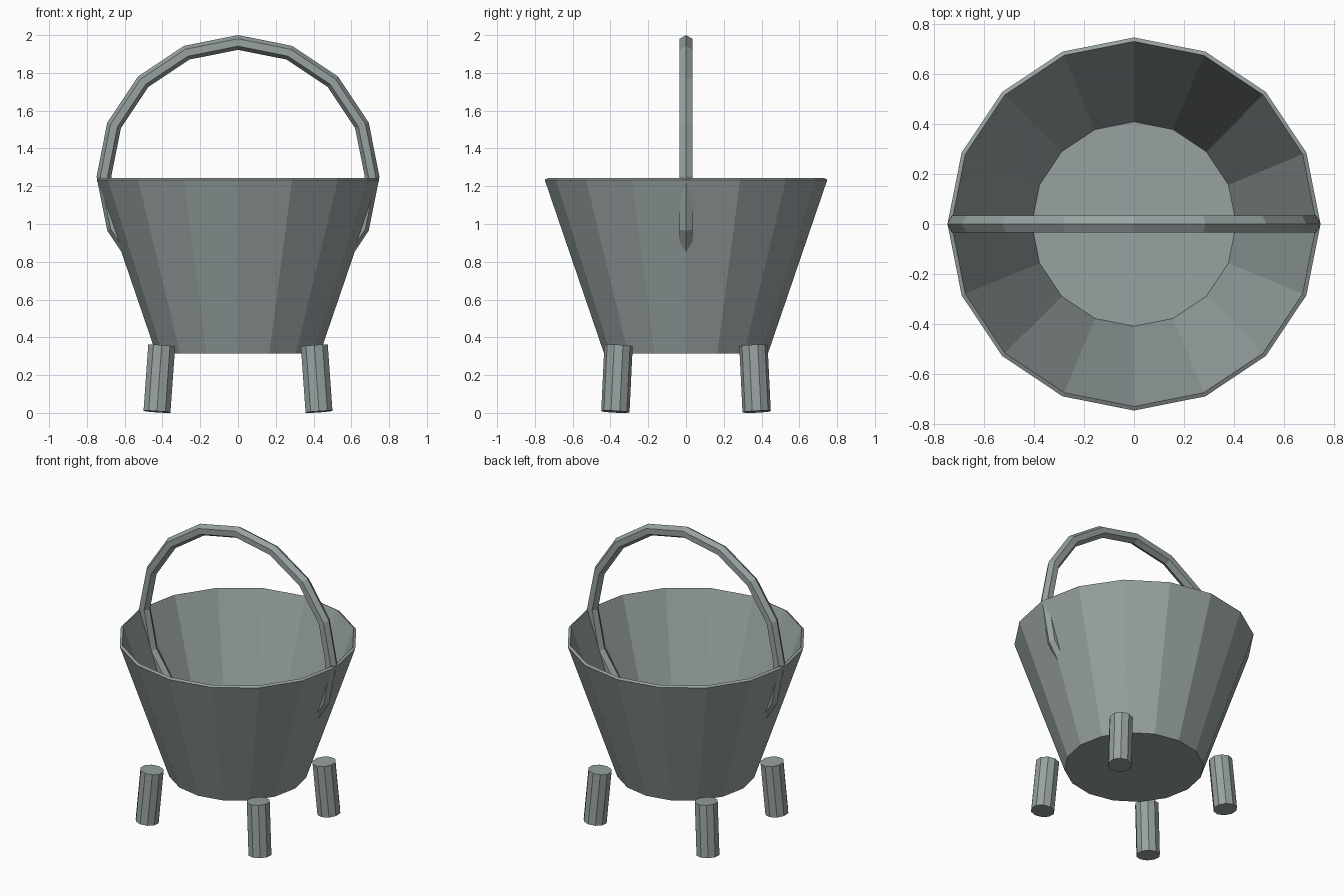
import bpy
import bmesh
from math import cos, sin, tau, pi
from mathutils import Vector

cube = bpy.data.objects.get("Cube")
if cube:
    bpy.data.objects.remove(cube, do_unlink=True)

# Single weathered metal colour
metal = bpy.data.materials.new("grey_metal")
metal.use_nodes = True
colour = (0.31, 0.36, 0.355, 1)
metal.diffuse_color = colour
metal.node_tree.nodes["Principled BSDF"].inputs["Base Color"].default_value = colour


def finish(obj, name):
    obj.name = name
    obj.data.name = name
    obj.data.materials.append(metal)


def lathe(name, profile, sides):
    """Loft rings of the (radius, height) profile and cap both ends."""
    bm = bmesh.new()
    rings = [[bm.verts.new((r * cos(tau * i / sides), r * sin(tau * i / sides), z))
              for i in range(sides)] for r, z in profile]
    for low, high in zip(rings, rings[1:]):
        for i in range(sides):
            j = (i + 1) % sides
            bm.faces.new((low[i], low[j], high[j], high[i]))
    bm.faces.new(rings[0][::-1])
    bm.faces.new(rings[-1])
    mesh = bpy.data.meshes.new(name)
    bm.to_mesh(mesh)
    bm.free()
    obj = bpy.data.objects.new(name, mesh)
    bpy.context.collection.objects.link(obj)
    finish(obj, name)


# Flared bucket: outer base, outer rim, inner rim, inner floor
lathe("bucket", [(0.434, 0.315), (0.748, 1.234), (0.732, 1.243), (0.41, 0.335)], 16)

# Ring handle running through the walls
bpy.ops.mesh.primitive_torus_add(major_segments=16, minor_segments=6,
                                 major_radius=0.71, minor_radius=0.039,
                                 location=(0, 0, 1.251), rotation=(pi / 2, 0, 0))
finish(bpy.context.object, "handle")

# Four splayed legs
for side, sx in (("left", 1), ("right", -1)):
    for end, sy in (("front", -1), ("back", 1)):
        top = Vector((sx * 0.404, sy * 0.357, 0.356))
        foot = Vector((sx * 0.429, sy * 0.374, 0.006))
        axis = top - foot
        # Lean a vertical cylinder along the leg axis
        bpy.ops.mesh.primitive_cylinder_add(vertices=10, radius=0.075, depth=axis.length)
        leg = bpy.context.object
        leg.rotation_euler = Vector((0, 0, 1)).rotation_difference(axis).to_euler()
        leg.location = (top + foot) / 2
        finish(leg, f"{end}_{side}_leg")
